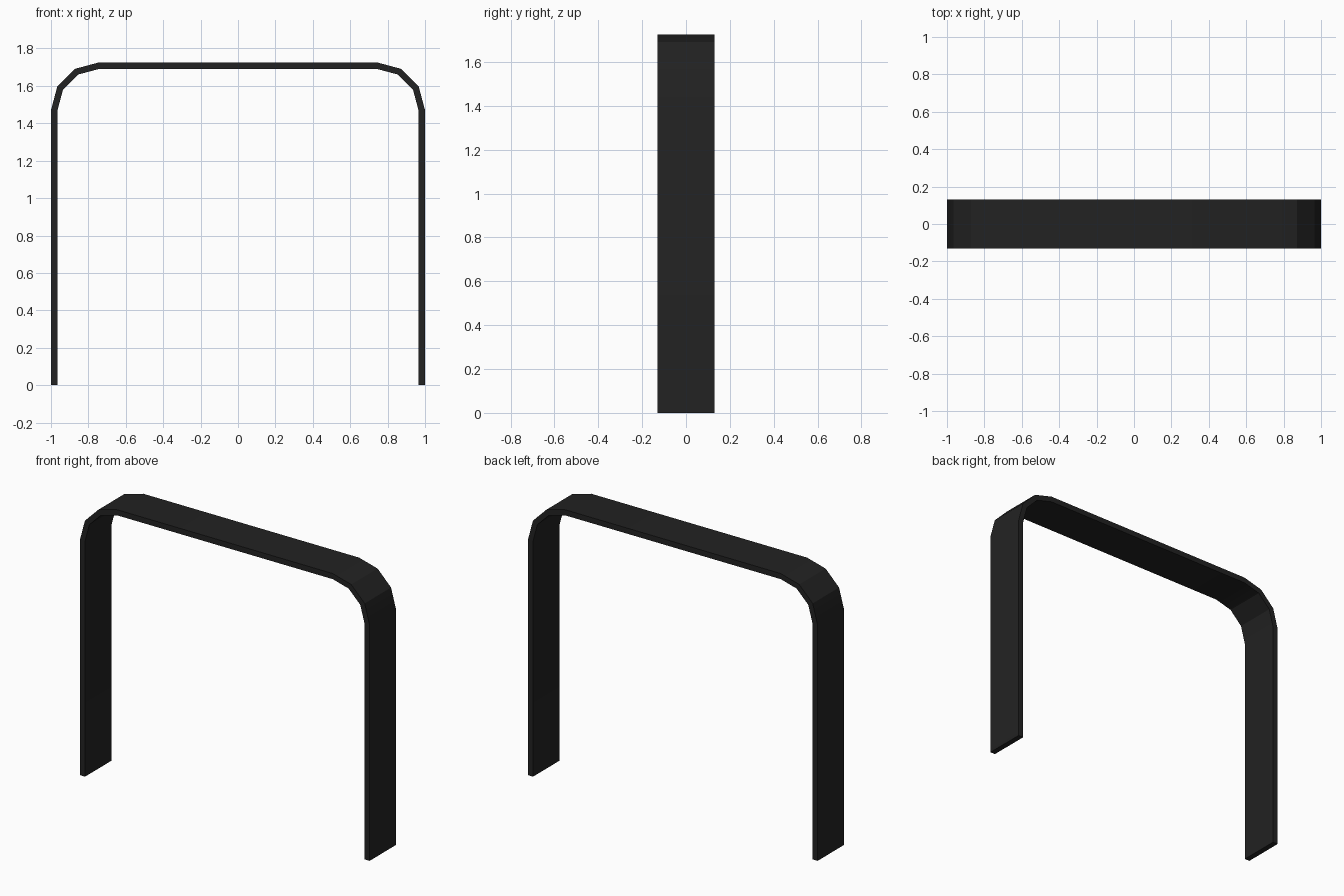
import bpy, bmesh, math

cube = bpy.data.objects.get("Cube")
if cube:
    bpy.data.objects.remove(cube, do_unlink=True)

HALF_W, HEIGHT, HALF_D = 1.0, 1.725, 0.13
RADIUS, THICK, STEPS = 0.255, 0.035, 3

# Near-black finish
mat = bpy.data.materials.new("matte black")
color = (0.016, 0.016, 0.016, 1)
mat.diffuse_color = color
mat.use_nodes = True
bsdf = mat.node_tree.nodes["Principled BSDF"]
bsdf.inputs["Base Color"].default_value = color
bsdf.inputs["Roughness"].default_value = 0.6


def arch_line(offset):
    """Right foot, rounded corner, then its mirror down to the left foot."""
    r = RADIUS - offset
    cx, cz = HALF_W - RADIUS, HEIGHT - RADIUS
    side = [(HALF_W - offset, 0)]
    for i in range(STEPS + 1):
        a = math.pi / 2 * i / STEPS
        side.append((cx + r * math.cos(a), cz + r * math.sin(a)))
    return side + [(-x, z) for x, z in reversed(side)]


# Flat band bent into an arch: four-sided section swept along the line
bm = bmesh.new()
rings = []
for (ox, oz), (ix, iz) in zip(arch_line(0), arch_line(THICK)):
    section = [(ox, -HALF_D, oz), (ox, HALF_D, oz), (ix, HALF_D, iz), (ix, -HALF_D, iz)]
    rings.append([bm.verts.new(p) for p in section])
for a, b in zip(rings, rings[1:]):
    for i in range(4):
        j = (i + 1) % 4
        bm.faces.new((a[i], a[j], b[j], b[i]))
bm.faces.new(rings[0])
bm.faces.new(rings[-1])
bmesh.ops.recalc_face_normals(bm, faces=bm.faces)

mesh = bpy.data.meshes.new("arch_band")
bm.to_mesh(mesh)
bm.free()
mesh.materials.append(mat)
band = bpy.data.objects.new("arch_band", mesh)
bpy.context.collection.objects.link(band)

# Soft joins where the straight runs meet the corners
bpy.ops.object.select_all(action='DESELECT')
band.select_set(True)
bpy.context.view_layer.objects.active = band
bpy.ops.object.shade_smooth_by_angle(angle=math.radians(25))
